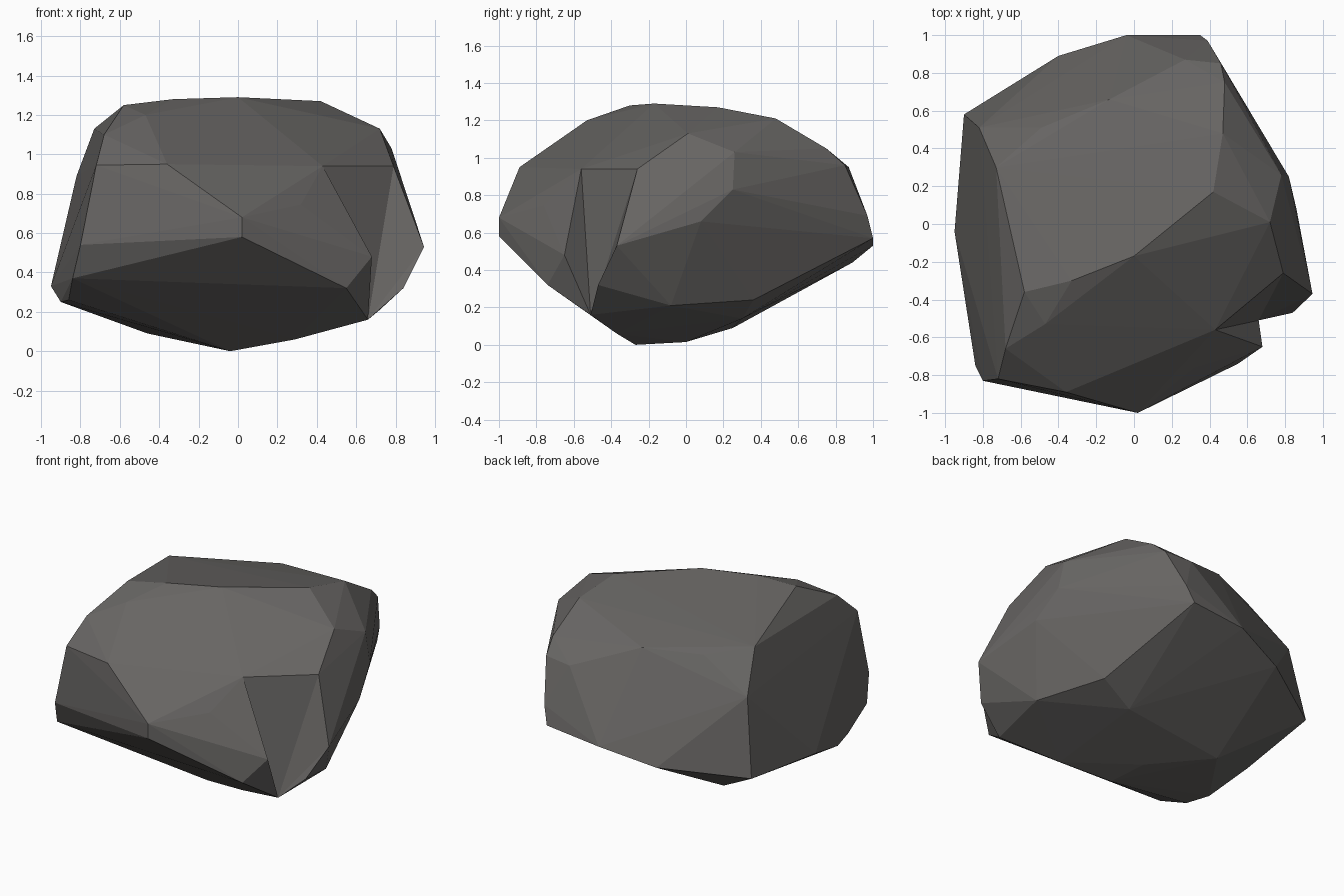
import bpy, bmesh

if "Cube" in bpy.data.objects:
    bpy.data.objects.remove(bpy.data.objects["Cube"])

# Corner points of the boulder, grouped by height
crown = [(0, -.17, 1.29), (-.33, -.30, 1.28), (-.58, -.36, 1.25), (-.47, -.53, 1.20),
         (.42, .17, 1.27), (.47, .48, 1.21), (.48, .75, 1.05), (-.13, .66, 1.10),
         (-.49, .51, 1.09), (-.73, .30, 1.13), (.78, .26, 1.03), (.72, .01, 1.13),
         (-.68, -.66, 1.10)]
waist = [(.46, .85, .96), (.27, .87, .95), (-.82, .51, .89), (.39, .97, .69),
         (.82, .25, .83), (.86, .08, .66), (.02, -1, .68), (.32, -.76, .745),
         (.43, -.56, .94), (-.36, -.89, .95), (-.72, -.82, .945), (-.80, -.83, .54),
         (.02, -1, .58), (-.04, 1, .53), (.35, 1, .57)]
foot = [(-.90, .58, .38), (-.40, .89, .44), (.27, -.86, .45), (-.84, -.75, .37),
        (-.86, -.52, .26), (-.90, -.35, .25), (-.95, -.04, .33), (-.46, .25, .09),
        (-.08, 0, .015), (-.04, -.27, 0), (.29, -.37, .06), (.72, -.08, .21),
        (.54, .36, .24), (.29, .30, .14)]

# The two lips of the dent at the front right, and its lowest point
right_lip = [(.79, -.26, .94), (.945, -.37, .53), (.84, -.47, .32)]
left_lip = [(.68, -.65, .48), (.55, -.74, .32)]
dent_floor = (.66, -.51, .16)

bm = bmesh.new()
for p in crown + waist + foot:
    bm.verts.new(p)
right = {bm.verts.new(p) for p in right_lip}
left = {bm.verts.new(p) for p in left_lip}
floor = bm.verts.new(dent_floor)
bmesh.ops.convex_hull(bm, input=list(bm.verts))

# Open the faces bridging the lips and fold them inwards to the dent floor
bridge = [f for f in bm.faces if right & set(f.verts) and left & set(f.verts)]
bmesh.ops.delete(bm, geom=bridge, context='FACES')
rim = [e for e in bm.edges if len(e.link_faces) == 1 and floor not in e.verts]
for e in rim:
    bm.faces.new((e.verts[0], e.verts[1], floor))

loose = [v for v in bm.verts if not v.link_faces]
bmesh.ops.delete(bm, geom=loose, context='VERTS')
bmesh.ops.recalc_face_normals(bm, faces=list(bm.faces))

mesh = bpy.data.meshes.new("boulder")
bm.to_mesh(mesh)
bm.free()

# Single dark stone colour, flat shaded
stone = bpy.data.materials.new("dark stone")
stone.diffuse_color = (.135, .129, .124, 1)
stone.use_nodes = True
stone.node_tree.nodes["Principled BSDF"].inputs["Base Color"].default_value = stone.diffuse_color
mesh.materials.append(stone)
boulder = bpy.data.objects.new("boulder", mesh)
bpy.context.collection.objects.link(boulder)
